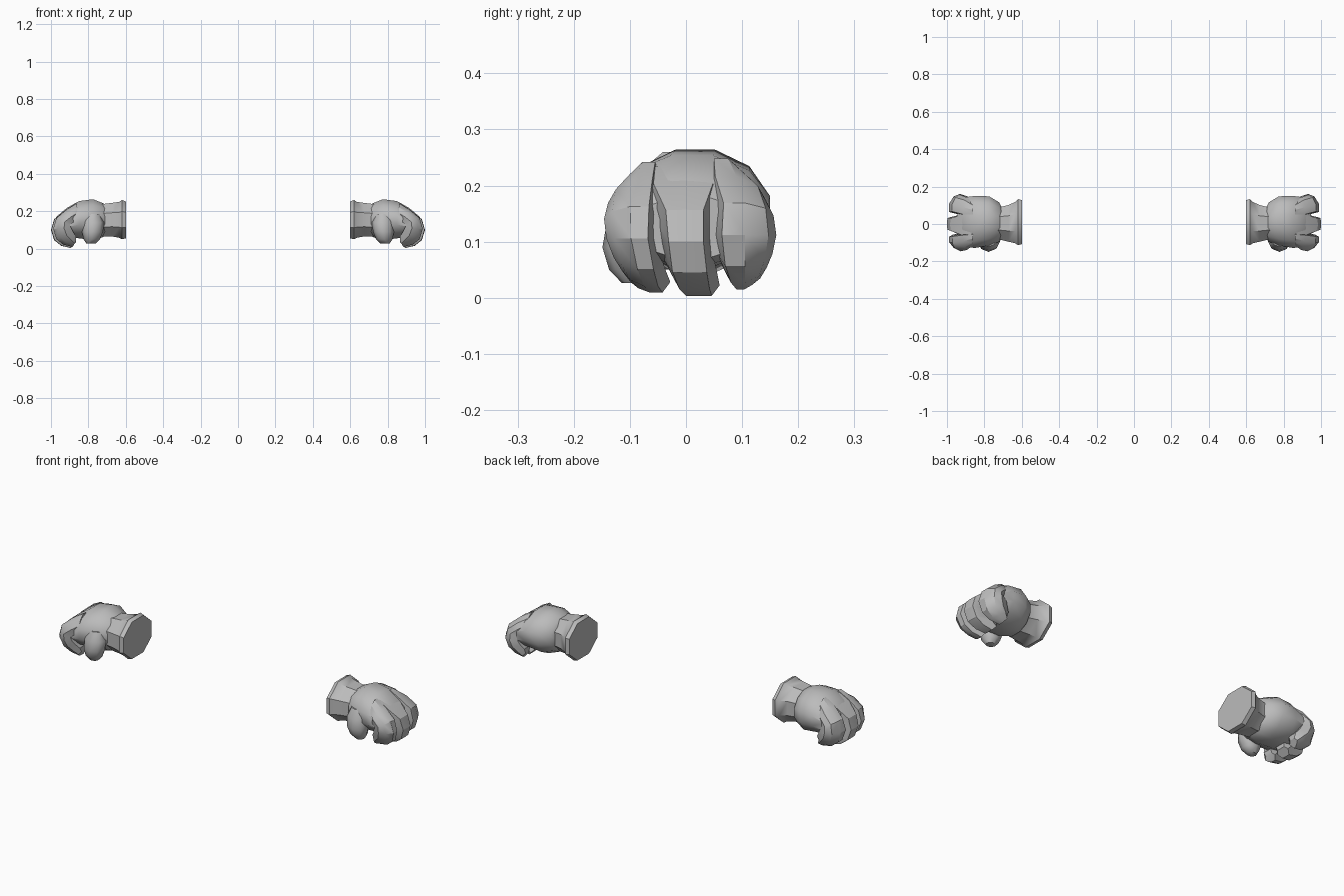
import bpy, bmesh, math
from mathutils import Vector

cube = bpy.data.objects.get("Cube")
if cube:
    bpy.data.objects.remove(cube)

grey = bpy.data.materials.new("glove grey")
grey.use_nodes = True
colour = (0.5, 0.5, 0.5, 1)
grey.diffuse_color = colour
grey.node_tree.nodes["Principled BSDF"].inputs["Base Color"].default_value = colour


def loft(name, rings, angle=38):
    """Skin a list of equal-length rings, cap the ends and mirror to both hands."""
    bm = bmesh.new()
    loops = [[bm.verts.new(p) for p in ring] for ring in rings]
    n = len(loops[0])
    for a, b in zip(loops, loops[1:]):
        for i in range(n):
            bm.faces.new((a[i], a[(i + 1) % n], b[(i + 1) % n], b[i]))
    bm.faces.new(loops[0])
    bm.faces.new(loops[-1])
    bmesh.ops.recalc_face_normals(bm, faces=bm.faces)
    mesh = bpy.data.meshes.new(name)
    bm.to_mesh(mesh)
    bm.free()
    mesh.materials.append(grey)
    obj = bpy.data.objects.new(name, mesh)
    bpy.context.collection.objects.link(obj)
    bpy.ops.object.select_all(action='DESELECT')
    obj.select_set(True)
    bpy.context.view_layer.objects.active = obj
    bpy.ops.object.shade_smooth_by_angle(angle=math.radians(angle))
    obj.modifiers.new("other hand", 'MIRROR').use_mirror_merge = False
    return obj


def x_ring(x, y0, y1, z0, z1, n):
    """Oval ring across x that fills the given y and z limits, with a flat on top."""
    k = 1 / math.cos(math.pi / n)
    turns = [2 * math.pi * (i + 0.5) / n for i in range(n)]
    return [(x, (y0 + y1) / 2 + (y1 - y0) / 2 * k * math.cos(t),
             (z0 + z1) / 2 + (z1 - z0) / 2 * k * math.sin(t)) for t in turns]


# Flared eight-sided cuff
cuff = [(0.60, -0.108, 0.128, 0.055, 0.252), (0.62, -0.113, 0.133, 0.05, 0.26),
        (0.635, -0.103, 0.118, 0.058, 0.25), (0.67, -0.095, 0.102, 0.064, 0.245),
        (0.71, -0.085, 0.092, 0.065, 0.24), (0.75, -0.085, 0.095, 0.07, 0.235)]
loft("cuff", [x_ring(*s, 8) for s in cuff])

# Rounded palm and back of the hand
palm = [(0.70, -0.07, 0.075, 0.08, 0.225), (0.72, -0.095, 0.115, 0.062, 0.242),
        (0.775, -0.115, 0.148, 0.045, 0.264), (0.85, -0.128, 0.15, 0.055, 0.254),
        (0.915, -0.122, 0.142, 0.06, 0.212), (0.945, -0.09, 0.11, 0.07, 0.18)]
loft("palm", [x_ring(*s, 12) for s in palm])

# Curled fingers: outer and inner side of the curl, shared by all three
curl = [((0.87, 0.236), (0.86, 0.15)), ((0.925, 0.205), (0.88, 0.135)),
        ((0.983, 0.157), (0.90, 0.12)), ((1.0, 0.10), (0.89, 0.10)),
        ((0.983, 0.045), (0.88, 0.08)), ((0.945, 0.015), (0.865, 0.06)),
        ((0.895, 0.003), (0.865, 0.035))]


def finger(name, left, right, reach, lift, bow):
    """left and right are the y limits of the outer face along the curl."""
    rings = []
    for (outer, inner), a, b in zip(curl, left, right):
        o = Vector((outer[0] * reach, 0, outer[1] + lift))
        i = Vector((inner[0], 0, inner[1] + lift))
        mid = (a + b) / 2
        ring = []
        # Side walls widen inward so that neighbours meet in a V groove
        for depth, y in ((bow[0], a), (0, mid), (bow[1], b), (0.6, b + 0.014),
                         (1, b), (1, a), (0.6, a - 0.014)):
            p = o.lerp(i, depth)
            p.y = y
            ring.append(p)
        rings.append(ring)
    loft(name, rings, 32)


finger("front_finger", [-0.10, -0.125, -0.132, -0.128, -0.115, -0.10, -0.085],
       [-0.055, -0.06, -0.066, -0.068, -0.058, -0.05, -0.042], 0.988, 0.006, (0.25, 0))
finger("middle_finger", [-0.055, -0.058, -0.036, -0.031, -0.024, -0.012, 0.0],
       [0.05, 0.048, 0.031, 0.031, 0.037, 0.042, 0.046], 1.0, 0, (0.02, 0.02))
finger("back_finger", [0.05, 0.052, 0.067, 0.064, 0.07, 0.08, 0.09],
       [0.10, 0.128, 0.142, 0.147, 0.14, 0.13, 0.118], 0.99, 0.012, (0, 0.25))

# Thumb hanging from the front of the palm
thumb = [(0.775, -0.085, 0.185, 0.04, 0.035), (0.775, -0.092, 0.14, 0.06, 0.048),
         (0.778, -0.096, 0.09, 0.056, 0.053), (0.782, -0.095, 0.05, 0.044, 0.042),
         (0.786, -0.092, 0.026, 0.024, 0.022)]
rings = []
for x, y, z, rx, ry in thumb:
    turns = [math.tau * i / 8 for i in range(8)]
    rings.append([(x + rx * math.cos(t), y + ry * math.sin(t), z) for t in turns])
loft("thumb", rings, 50)
